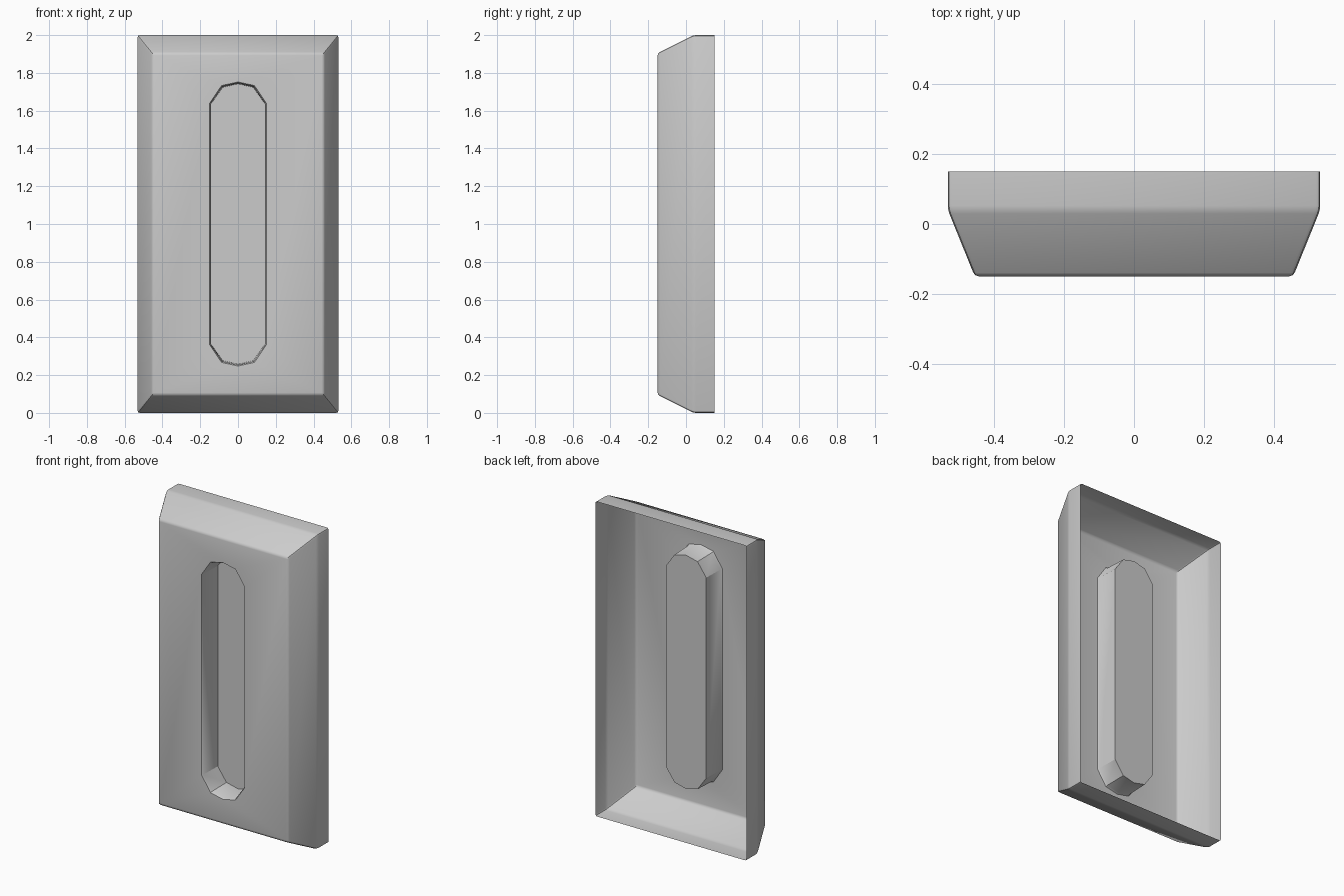
import bpy, bmesh

if "Cube" in bpy.data.objects:
    bpy.data.objects.remove(bpy.data.objects["Cube"])

FRONT, SHOULDER, BACK, FLOOR = -0.15, 0.04, 0.15, 0.0
bm = bmesh.new()


def ring(points, y):
    return [bm.verts.new((x, y, z)) for x, z in points]


def bridge(a, b):
    n = len(a)
    for i in range(n):
        bm.faces.new((a[i], a[(i + 1) % n], b[(i + 1) % n], b[i]))


def rect(hx, hz):
    return [(-hx, 1 - hz), (hx, 1 - hz), (hx, 1 + hz), (-hx, 1 + hz)]


def slot(inset):
    # Faceted slot outline: one quarter mirrored into all four
    q = [(0.152 - inset, 0.637), (0.087 - inset * 0.6, 0.733 - inset), (0, 0.752 - inset)]
    top = q + [(-x, z) for x, z in q[1::-1]]
    return [(x, 1 + z) for x, z in top] + [(-x, 1 - z) for x, z in top]


# Tapered cover, open at the back
front = ring(rect(0.455, 0.905), FRONT)
mid = ring(rect(0.532, 1.0), SHOULDER)
back = ring(rect(0.532, 1.0), BACK)
bm.faces.new(front)
bridge(front, mid)
bridge(mid, back)
bmesh.ops.bevel(bm, geom=[e for e in bm.edges if not e.is_boundary],
                offset=0.012, offset_type='OFFSET', segments=2, profile=0.5,
                affect='EDGES')

# Open the front plate and sink the slot pocket into it
plate = min(bm.faces, key=lambda f: f.calc_center_median().y)
border = list(plate.edges)
bmesh.ops.delete(bm, geom=[plate], context='FACES_ONLY')
lip = ring(slot(0), FRONT)
lip_edges = [bm.edges.new((lip[i], lip[(i + 1) % len(lip)])) for i in range(len(lip))]
bmesh.ops.triangle_fill(bm, edges=border + lip_edges, use_beauty=True,
                        normal=(0, -1, 0))
step = ring(slot(0.006), FRONT + 0.01)
base = ring(slot(0.01), FLOOR)
bridge(lip, step)
bridge(step, base)
floor = bm.faces.new(base)

# Outward normals on the visible front
bmesh.ops.recalc_face_normals(bm, faces=bm.faces[:])
if floor.normal.y > 0:
    bmesh.ops.reverse_faces(bm, faces=bm.faces[:])

mesh = bpy.data.meshes.new("slotted_cover")
bm.to_mesh(mesh)
bm.free()
cover = bpy.data.objects.new("slotted_cover", mesh)
bpy.context.collection.objects.link(cover)
bpy.context.view_layer.objects.active = cover
cover.select_set(True)
bpy.ops.object.shade_smooth_by_angle(angle=0.55)
